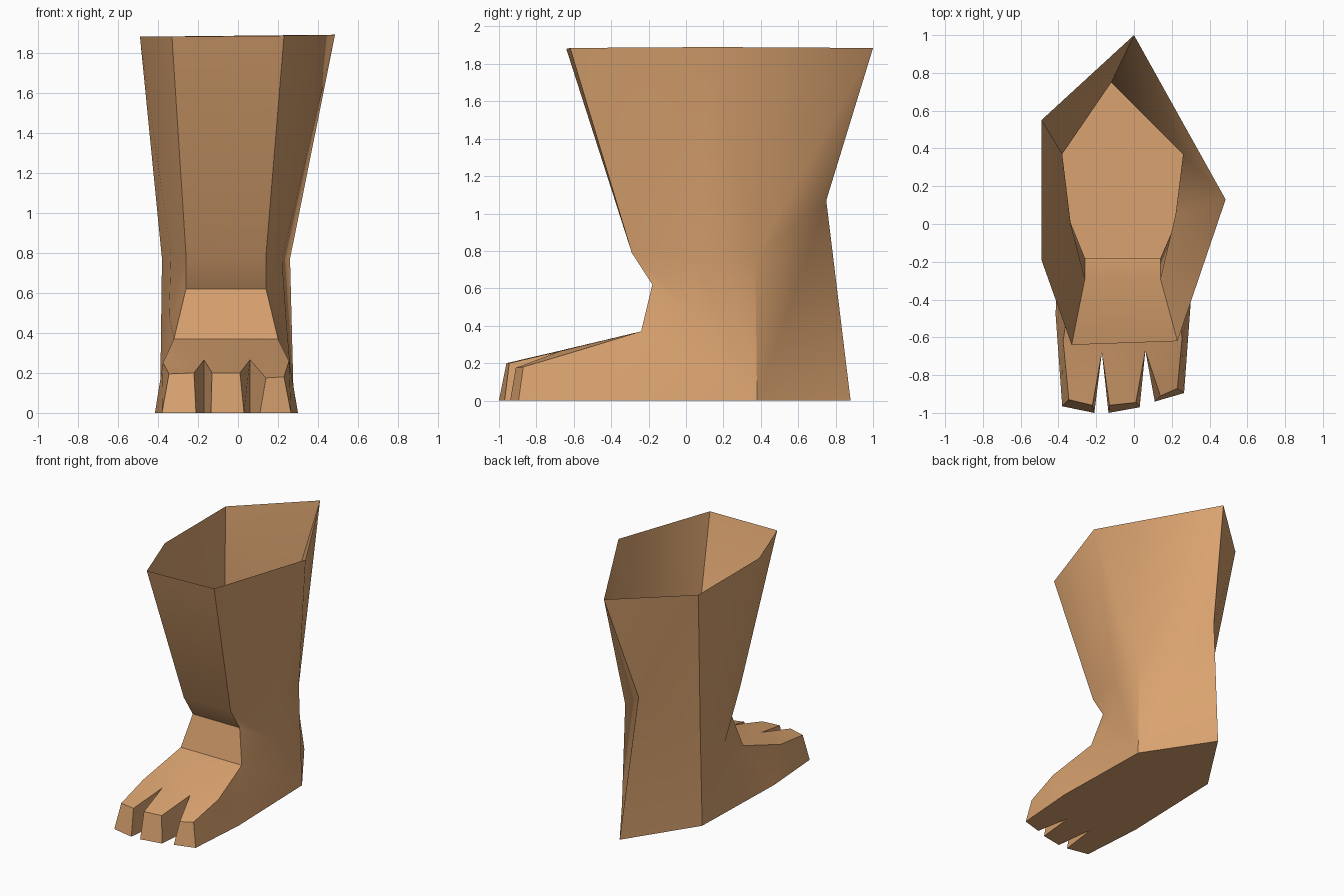
import bpy, bmesh

if "Cube" in bpy.data.objects:
    bpy.data.objects.remove(bpy.data.objects["Cube"])

skin = bpy.data.materials.new("tan skin")
skin.diffuse_color = (0.70, 0.365, 0.16, 1)
skin.use_nodes = True
skin.node_tree.nodes["Principled BSDF"].inputs["Base Color"].default_value = skin.diffuse_color

bm = bmesh.new()
V = {}


def points(prefix_names, coords):
    for name, co in zip(prefix_names.split(), coords):
        V[name] = bm.verts.new(co)


def face(names):
    bm.faces.new([V[n] for n in names.split()])


# leg rim: back, right, front right, front left, left front, left back
points("rim_b rim_R rim_fR rim_fL rim_L rim_l2",
       [(0, 1, 1.885), (.485, .13, 1.89), (.23, -.62, 1.885), (-.33, -.64, 1.88),
        (-.49, -.19, 1.88), (-.49, .55, 1.88)])
# ankle and heel on the centre
points("ankle_b heel", [(-.12, .75, 1.07), (-.05, .88, 0)])
# paired points: shin, crease, side, low side, ankle, heel side, instep, knuckle, sole edge
pair = "shin{0} crease{0} side{0} low{0} ankle{0} heel{0} instep{0} knuckle{0} mid{0}"
points(pair.format("L"),
       [(-.26, -.29, .79), (-.26, -.18, .62), (-.335, .0, .79), (-.345, .03, .48), (-.38, .37, .77),
        (-.39, .36, 0), (-.32, -.24, .37), (-.375, -.62, .25), (-.415, -.48, 0)])
points(pair.format("R"),
       [(.14, -.29, .79), (.14, -.18, .62), (.22, .05, .77), (.24, .05, .48), (.26, .37, .77),
        (.28, .38, 0), (.20, -.24, .37), (.255, -.60, .26), (.30, -.42, 0)])
# clefts between the toes, top and sole
for i, (x, y) in enumerate([(-.17, -.68), (.06, -.67)]):
    V[f"cleft{i}"] = bm.verts.new((x, y, .265))
    V[f"under{i}"] = bm.verts.new((x, y, 0))

# leg
for f in ("rim_fL rim_fR shinR shinL", "rim_R rim_b ankleR", "rim_b ankle_b ankleR",
          "rim_b rim_l2 ankle_b", "rim_l2 ankleL ankle_b", "rim_l2 rim_L ankleL"):
    face(f)
# both sides of leg, ankle and foot
for s in "LR":
    for f in ("rim_{0} rim_f{0} shin{0}", "rim_{0} shin{0} side{0}", "rim_{0} side{0} ankle{0}",
              "shin{0} crease{0} low{0} side{0}", "side{0} low{0} heel{0} ankle{0}",
              "crease{0} instep{0} low{0}", "low{0} instep{0} heel{0}",
              "instep{0} mid{0} heel{0}", "instep{0} knuckle{0} mid{0}",
              "ankle_b ankle{0} heel{0}", "ankle_b heel{0} heel"):
        face(f.format(s))
# top of the foot and sole
for f in ("shinL shinR creaseR creaseL", "creaseL creaseR instepR instepL",
          "instepL cleft0 knuckleL", "instepL instepR cleft1 cleft0", "instepR knuckleR cleft1",
          "heel heelL heelR", "heelL midL under0 under1 midR heelR"):
    face(f)

# toes: top left, top right, bottom left, bottom right of each tip
toes = [("knuckleL", "cleft0", "midL", "under0",
         (-.345, -.93, .195), (-.22, -.96, .20), (-.38, -.965, 0), (-.21, -1, 0)),
        ("cleft0", "cleft1", "under0", "under1",
         (-.13, -.96, .20), (.01, -.945, .20), (-.135, -1, 0), (.03, -.97, 0)),
        ("cleft1", "knuckleR", "under1", "midR",
         (.14, -.91, .175), (.23, -.87, .18), (.11, -.94, 0), (.265, -.895, 0))]
for a, b, c, d, *tip in toes:
    tl, tr, bl, br = [bm.verts.new(p) for p in tip]
    a, b, c, d = V[a], V[b], V[c], V[d]
    for f in ((a, b, tr, tl), (c, bl, br, d), (a, tl, bl, c), (b, d, br, tr), (tl, tr, br, bl)):
        bm.faces.new(f)

bmesh.ops.recalc_face_normals(bm, faces=bm.faces)
# make sure the sole looks down
if V["heel"].link_faces and sum(f.normal.z for f in bm.faces if all(v.co.z == 0 for v in f.verts)) > 0:
    bmesh.ops.reverse_faces(bm, faces=bm.faces)
mesh = bpy.data.meshes.new("foot")
bm.to_mesh(mesh)
bm.free()
mesh.materials.append(skin)
foot = bpy.data.objects.new("foot", mesh)
bpy.context.collection.objects.link(foot)
bpy.context.view_layer.objects.active = foot
foot.select_set(True)
bpy.ops.object.shade_smooth_by_angle(angle=0.7)
